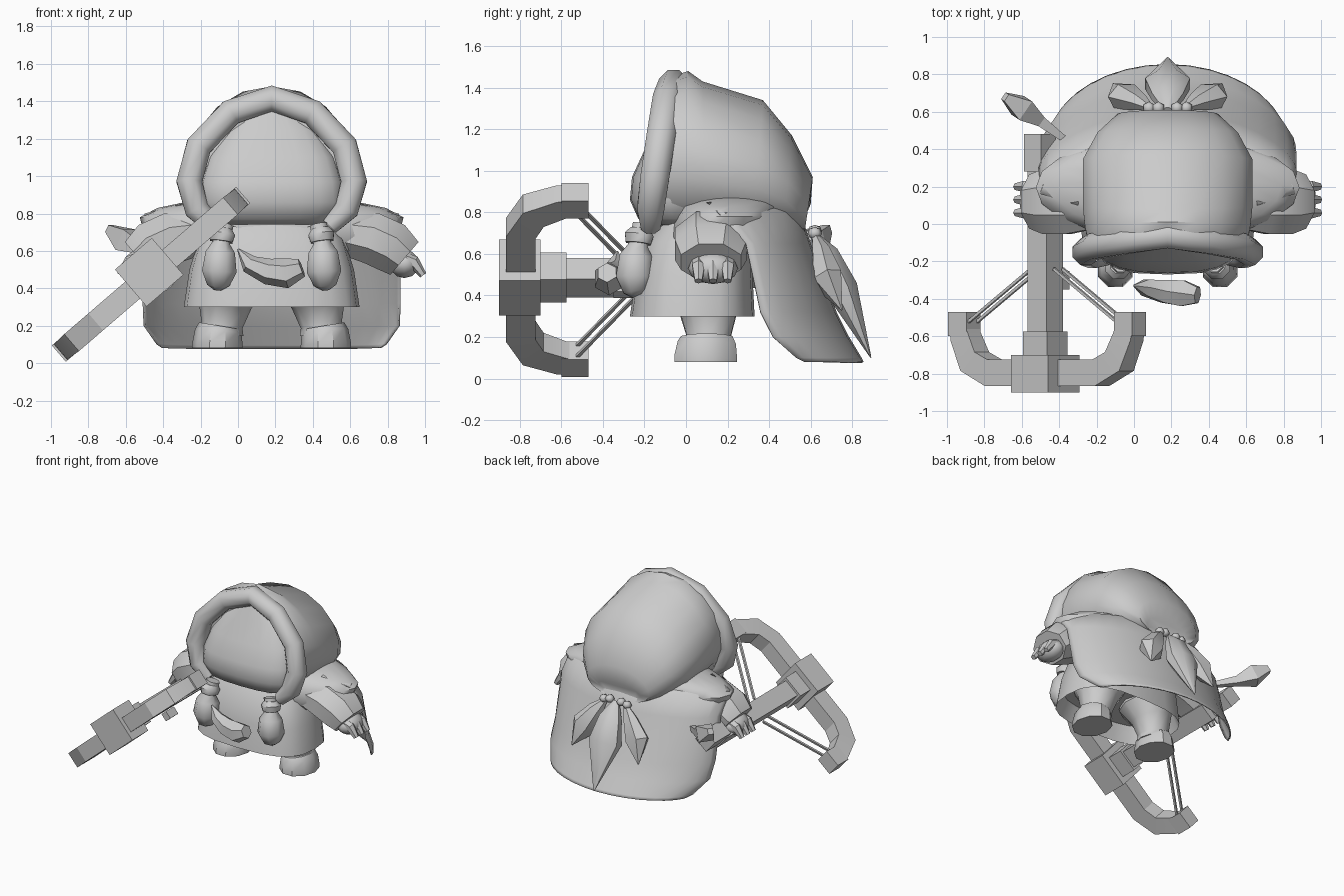
import bpy, bmesh, math
from mathutils import Vector

if "Cube" in bpy.data.objects:
    bpy.data.objects.remove(bpy.data.objects["Cube"])

GREY = (0.6, 0.6, 0.6, 1)
grey = bpy.data.materials.new("plain grey")
grey.use_nodes = True
grey.diffuse_color = GREY
grey.node_tree.nodes["Principled BSDF"].inputs["Base Color"].default_value = GREY
CX = 0.18  # middle of the body


def finish(name, bm, smooth=35):
    bmesh.ops.recalc_face_normals(bm, faces=bm.faces)
    mesh = bpy.data.meshes.new(name)
    bm.to_mesh(mesh)
    bm.free()
    mesh.materials.append(grey)
    ob = bpy.data.objects.new(name, mesh)
    bpy.context.collection.objects.link(ob)
    bpy.ops.object.select_all(action='DESELECT')
    ob.select_set(True)
    bpy.context.view_layer.objects.active = ob
    bpy.ops.object.shade_smooth_by_angle(angle=math.radians(smooth))
    return ob


def loft(name, rings, closed=True, smooth=35):
    bm = bmesh.new()
    rows = [[bm.verts.new(p) for p in ring] for ring in rings]
    n = len(rows[0])
    for a, b in zip(rows, rows[1:]):
        for i in range(n if closed else n - 1):
            j = (i + 1) % n
            bm.faces.new((a[i], a[j], b[j], b[i]))
    if closed:
        bm.faces.new(rows[0])
        bm.faces.new(rows[-1])
    return finish(name, bm, smooth)


def power(v, e):
    return math.copysign(abs(v) ** e, v)


def stack(name, levels, e, smooth=35):
    """Loft level rounded rings given as height, half width, front, back."""
    rings = []
    for z, hw, y0, y1 in levels:
        angles = [math.tau * k / 20 for k in range(20)]
        rings.append([(CX + hw * power(math.cos(a), e),
                       (y0 + y1) / 2 + (y1 - y0) / 2 * power(math.sin(a), e), z) for a in angles])
    return loft(name, rings, True, smooth)


def tube(name, pts, radii, sides=8, ref=(0, 1, 0), squash=1.0, smooth=35):
    """Sweep a polygon along pts; squash scales it along ref."""
    pts = [Vector(p) for p in pts]
    rings = []
    for i, p in enumerate(pts):
        t = (pts[min(i + 1, len(pts) - 1)] - pts[max(i - 1, 0)]).normalized()
        r = Vector(ref)
        r = (r - t * r.dot(t)).normalized()
        b = t.cross(r)
        ang = [math.tau * (k + 0.5) / sides for k in range(sides)]
        rings.append([p + radii[i] * (math.cos(a) * squash * r + math.sin(a) * b) for a in ang])
    return loft(name, rings, True, smooth)


def ellipsoid(name, c, r, seg=16, rows=10):
    bm = bmesh.new()
    bmesh.ops.create_uvsphere(bm, u_segments=seg, v_segments=rows, radius=1)
    for v in bm.verts:
        v.co = Vector([c[i] + v.co[i] * r[i] for i in range(3)])
    return finish(name, bm, 60)


def side(s, pts):
    return [(CX + s * d, y, z) for d, y, z in pts]


# Hood: arched sections running front to back
hood = []
for yt, yb, hw, zt, zb in [(-.08, -.14, .43, 1.45, .7), (.01, -.02, .45, 1.48, .7),
                           (.08, .1, .46, 1.43, .7), (.37, .32, .46, 1.34, .69),
                           (.51, .47, .38, 1.17, .69), (.61, .57, .27, .97, .7),
                           (.6, .55, .18, .84, .72)]:
    ring = []
    for k in range(18):
        a = math.tau * k / 18
        f = ((1 + math.cos(a)) / 2) ** 1.2
        ring.append((CX + math.sin(a) * hw, yb + (yt - yb) * f, zb + (zt - zb) * f))
    hood.append(ring)
loft("hood", hood, smooth=50)

# Hood trim
half = [(.31, -.17, .73), (.40, -.17, .82), (.44, -.15, .97), (.39, -.12, 1.16), (.22, -.09, 1.34)]
trim = side(-1, half) + [(CX, -.06, 1.415)] + side(1, half[::-1])
tube("hood_trim", trim, [.05, .07] + [.075] * 7 + [.07, .05], 8, smooth=50)

# Face filling the hood opening, broad at the cheeks
stack("face", [(.74, .28, -.17, .1), (.77, .35, -.23, .1), (.86, .39, -.27, .1), (.97, .38, -.26, .1),
               (1.1, .34, -.2, .1), (1.25, .25, -.13, .1), (1.38, .1, -.07, .1)], .75, 50)

# Tunic with a flared hem, hollow below, and the broad shoulders above it
stack("tunic", [(.42, .42, -.22, .3), (.3, .47, -.27, .33), (.5, .44, -.24, .32), (.66, .39, -.2, .32),
                (.76, .33, -.12, .3)], .7)
stack("shoulders", [(.6, .6, -.05, .42), (.68, .68, -.1, .45), (.78, .705, -.07, .46),
                    (.83, .61, -.05, .47), (.87, .42, .0, .45)], .95, 50)

# Cape hanging behind, open at the front
cape = []
for z, hw, yf, yb in [(.85, .48, .1, .5), (.8, .68, .16, .55), (.65, .69, .29, .6), (.32, .69, .36, .725),
                      (.2, .685, .42, .785), (.1, .615, .53, .845), (.08, .585, .57, .855)]:
    cape.append([(CX + hw * math.sin(a), yf + (yb - yf) * abs(math.cos(a)) ** 1.3, z)
                 for a in [math.pi * (k / 16 - .5) for k in range(17)]])
cloth = loft("cape", cape, False, 50)
thick = cloth.modifiers.new("thickness", 'SOLIDIFY')
thick.thickness = 0.01

for s, label in [(-1, "right"), (1, "left")]:
    # Sleeve and hand
    tube(label + "_sleeve", side(s, [(.36, .12, .7), (.53, .12, .67), (.64, .12, .62), (.71, .12, .56)]),
         [.12, .15, .15, .125], 8, squash=1.25)
    ellipsoid(label + "_hand", (CX + s * .71, .13, .53), (.085, .12, .075), seg=10, rows=6)
    for y in (.06, .13, .2):
        tube(label + "_finger", side(s, [(.68, y, .57), (.76, y, .54), (.81, y, .47)]), [.035, .035, .02], 6)
    # Thigh, leg and boot
    tube(label + "_leg", side(s, [(.21, .08, .56), (.22, .09, .43), (.25, .11, .32), (.265, .11, .2), (.27, .11, .16)]),
         [.17, .2, .145, .11, .12], 10)
    tube(label + "_boot", side(s, [(.28, .1, .2), (.285, .1, .17), (.29, .095, .1), (.29, .095, .08)]),
         [.11, .125, .135, .135], 10, squash=1.18)
    # Braid with its binding
    tube(label + "_braid", side(s, [(.25, -.21, .74), (.27, -.23, .64), (.275, -.24, .59), (.28, -.245, .49),
                                    (.285, -.24, .42), (.285, -.23, .4)]),
         [.05, .05, .085, .1, .065, .03], 8, smooth=50)
    tube(label + "_braid_ring", side(s, [(.26, -.22, .72), (.265, -.225, .69), (.27, -.23, .65)]),
         [.05, .075, .065], 8, smooth=50)
    # Side pendant and beads on the back
    tube(label + "_pendant", side(s, [(.09, .62, .69), (.15, .65, .61), (.23, .68, .48), (.29, .75, .33)]),
         [.02, .06, .1, .004], 6, squash=.8)
    for d, z in [(.05, .71), (.1, .7)]:
        ellipsoid(label + "_bead", (CX + s * d, .62, z), (.035, .035, .03), seg=6, rows=4)

# Middle pendant
tube("middle_pendant", [(CX, .61, .7), (CX, .68, .6), (CX, .75, .43), (CX, .89, .1)],
     [.025, .09, .13, .004], 8, squash=.65)

# Curved horn at the chest
tube("chest_horn", [(.0, -.33, .61), (.06, -.34, .53), (.16, -.36, .49), (.26, -.37, .48), (.34, -.38, .51)],
     [.006, .05, .07, .08, .05], 6)

# Crossbow, tilted about the front-to-back axis
U = Vector((math.cos(math.radians(40.7)), 0, math.sin(math.radians(40.7))))
V = Vector((-U.z, 0, U.x))
MID = Vector((-.465, 0, .475))


def bow_point(u, y, v=0.0):
    return MID + U * u + V * v + Vector((0, y, 0))


def bow_box(name, u, y, v, su, sy, sv):
    bm = bmesh.new()
    bmesh.ops.create_cube(bm, size=1)
    for vert in bm.verts:
        c = vert.co
        vert.co = bow_point(u + c.x * su, y + c.y * sy, v + c.z * sv)
    return finish(name, bm, 20)


bow_box("bow_head", 0, -.8, .015, .26, .2, .26)
bow_box("bow_collar", 0, -.64, .015, .17, .13, .17)
bow_box("bow_stock", 0, -.15, .015, .135, .9, .135)
bow_box("stock_butt", 0, .38, .06, .12, .2, .12)
bow_box("trigger", .03, -.3, -.09, .05, .1, .06)
for s in (-1, 1):
    tube("bow_arm", [bow_point(s * u, y) for u, y in [(.1, -.795), (.38, -.795), (.51, -.735), (.575, -.6), (.59, -.52)]],
         [.1, .1, .1, .09, .08], 4, ref=V, squash=.85, smooth=20)
    bow_box("bow_tip", s * .585, -.535, 0, .13, .13, .115)
    for v in (-.035, .035):
        tube("bow_string", [bow_point(s * .55, -.54, v), bow_point(s * .08, -.24, v)], [.011, .011], 4, ref=V)

# Tail fin standing out behind the right arm
tube("tail_fin", [(-.38, .46, .58), (-.5, .55, .61), (-.6, .62, .66), (-.69, .68, .72)],
     [.025, .04, .085, .03], 4, ref=(0, 0, 1), smooth=20)
